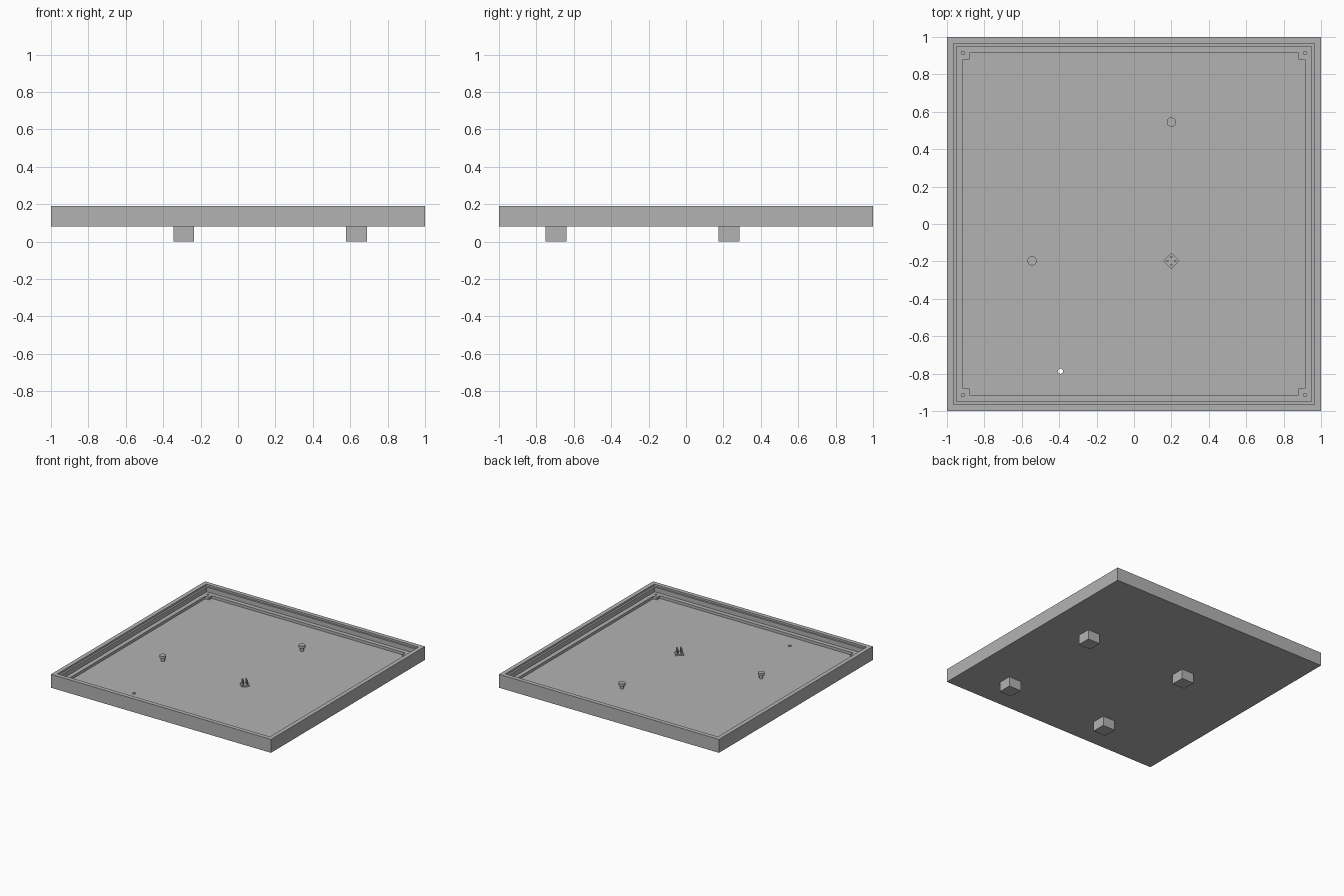
import bpy
from math import radians

if "Cube" in bpy.data.objects:
    bpy.data.objects.remove(bpy.data.objects["Cube"], do_unlink=True)

grey = bpy.data.materials.new("plain grey")
grey.use_nodes = True
colour = (0.45, 0.45, 0.45, 1)
grey.diffuse_color = colour
grey.node_tree.nodes["Principled BSDF"].inputs["Base Color"].default_value = colour

BASE, FLOOR, LEDGE, LIP, TOP = 0.08, 0.115, 0.137, 0.175, 0.19


def finish(name):
    ob = bpy.context.object
    ob.name = name
    ob.data.materials.append(grey)
    return ob


def box(name, x, y, half_x, half_y, z0, z1, turn=0):
    bpy.ops.mesh.primitive_cube_add(size=2, location=(x, y, (z0 + z1) / 2),
                                    rotation=(0, 0, radians(turn)))
    ob = finish(name)
    ob.scale = (half_x, half_y, (z1 - z0) / 2)
    bpy.ops.object.transform_apply(location=False, rotation=False, scale=True)
    return ob


def cylinder(name, x, y, radius, z0, z1, sides=20):
    bpy.ops.mesh.primitive_cylinder_add(vertices=sides, radius=radius, depth=z1 - z0,
                                        location=(x, y, (z0 + z1) / 2))
    ob = finish(name)
    bpy.ops.object.shade_smooth_by_angle()
    return ob


def cut(target, cutter):
    cutter.hide_render = True
    mod = target.modifiers.new("cut", "BOOLEAN")
    mod.operation, mod.solver, mod.object = "DIFFERENCE", "EXACT", cutter
    bpy.context.view_layer.objects.active = target
    bpy.ops.object.modifier_apply(modifier=mod.name)
    bpy.data.objects.remove(cutter, do_unlink=True)


# Tray body with stepped lip, ledge and sunken floor that leaves corner blocks
tray = box("tray", 0, 0, 1, 1, BASE, TOP)
cut(tray, box("lip_cutter", 0, 0, 0.965, 0.965, LIP, 0.3))
cut(tray, box("wall_cutter", 0, 0, 0.95, 0.95, LEDGE, 0.3))
cut(tray, box("floor_cutter", 0, 0, 0.915, 0.88, FLOOR, 0.3))
cut(tray, box("floor_cutter", 0, 0, 0.88, 0.915, FLOOR, 0.3))

# Screw holes in the corner blocks and one hole through the floor
for sx in (-1, 1):
    for sy in (-1, 1):
        cut(tray, cylinder("screw_cutter", sx * 0.915, sy * 0.915, 0.009, 0.1, 0.3, 12))
cut(tray, cylinder("hole_cutter", -0.393, -0.787, 0.014, 0, 0.3))

# Four square feet
for x in (-0.29, 0.633):
    for y in (-0.695, 0.23):
        box("foot", x, y, 0.056, 0.056, 0, BASE)

# Two round headed pegs
for x, y in ((0.2, 0.545), (-0.545, -0.197)):
    cylinder("peg_stem", x, y, 0.014, FLOOR, 0.145)
    cylinder("peg_head", x, y, 0.025, 0.142, 0.163)

# Diamond plate with four pins
cx, cy = 0.2, -0.197
box("pin_plate", cx, cy, 0.031, 0.031, FLOOR, 0.124, 45)
for dx, dy in ((1, 0), (-1, 0), (0, 1), (0, -1)):
    cylinder("pin", cx + dx * 0.021, cy + dy * 0.021, 0.006, 0.12, 0.163, 10)
